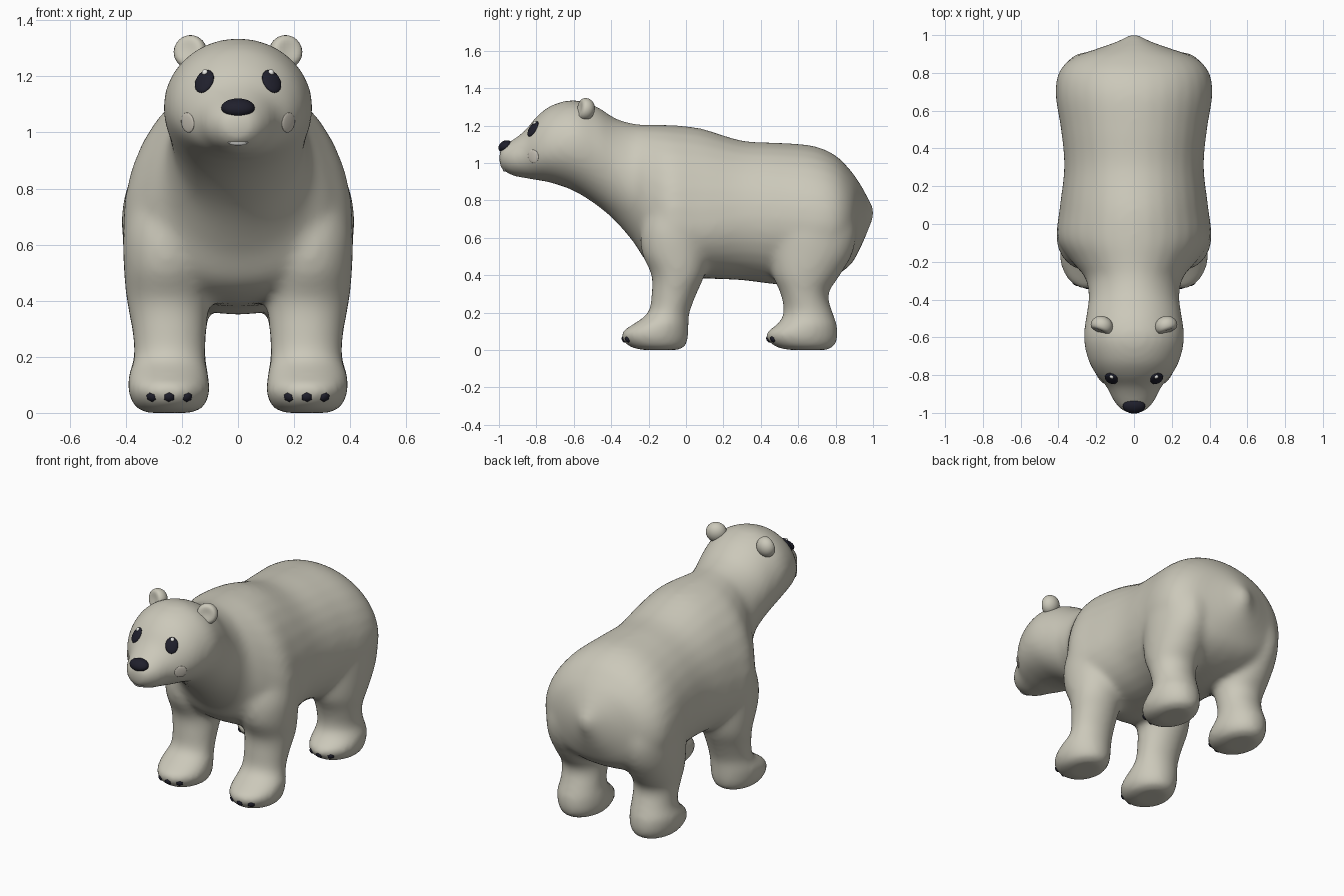
import bpy, bmesh, math
from mathutils import Vector, Matrix
from mathutils.bvhtree import BVHTree

cube = bpy.data.objects.get("Cube")
if cube:
    bpy.data.objects.remove(cube, do_unlink=True)


def material(name, rgb):
    mat = bpy.data.materials.new(name)
    mat.use_nodes = True
    mat.diffuse_color = (*rgb, 1)
    bsdf = next(n for n in mat.node_tree.nodes if n.type == 'BSDF_PRINCIPLED')
    bsdf.inputs["Base Color"].default_value = (*rgb, 1)
    bsdf.inputs["Roughness"].default_value = 0.8
    return mat


FUR = material("cream fur", (0.60, 0.58, 0.49))
BLACK = material("soft black", (0.014, 0.014, 0.025))
WHITE = material("white", (0.85, 0.85, 0.82))
CHEEK = material("pale cheek", (0.64, 0.60, 0.52))


def add_object(name, bm, mat):
    mesh = bpy.data.meshes.new(name)
    bm.to_mesh(mesh)
    bm.free()
    mesh.shade_smooth()
    mesh.materials.append(mat)
    obj = bpy.data.objects.new(name, mesh)
    bpy.context.collection.objects.link(obj)
    return obj


def smooth_rows(rows, steps=5):
    """Run a flowing curve through the given section rows."""
    out = []
    last = len(rows) - 1
    for i in range(last):
        quad = list(zip(rows[max(i - 1, 0)], rows[i], rows[i + 1], rows[min(i + 2, last)]))
        for k in range(steps):
            t = k / steps
            out.append([b + t * (c - a) / 2 + t * t * (a - 2.5 * b + 2 * c - d / 2)
                        + t ** 3 * (1.5 * (b - c) + (d - a) / 2) for a, b, c, d in quad])
    return out + [list(rows[-1])]


def loft(bm, rows, point, sides=32):
    """Skin rings made by point(row, cos, sin) and cap both ends."""
    rings = []
    for row in smooth_rows(rows):
        angles = [math.tau * i / sides for i in range(sides)]
        rings.append([bm.verts.new(point(row, math.cos(a), math.sin(a))) for a in angles])
    for low, high in zip(rings, rings[1:]):
        for i in range(sides):
            j = (i + 1) % sides
            bm.faces.new((low[i], low[j], high[j], high[i]))
    bm.faces.new(rings[0])
    bm.faces.new(rings[-1])


# Torso, neck and head sections: y, widest height, half width, top, bottom
TORSO = [
    (-1.0, 1.03, .02, 1.05, 1.0), (-.985, 1.03, .07, 1.085, .965),
    (-.93, 1.03, .113, 1.122, .932), (-.86, 1.04, .147, 1.175, .918),
    (-.8, 1.06, .2, 1.247, .908), (-.72, 1.08, .243, 1.308, .893),
    (-.6, 1.09, .267, 1.337, .85), (-.48, 1.05, .252, 1.303, .775),
    (-.38, .98, .24, 1.24, .69), (-.28, .86, .262, 1.21, .575),
    (-.2, .75, .33, 1.205, .46), (-.08, .67, .408, 1.203, .4),
    (.08, .66, .395, 1.185, .383), (.3, .7, .37, 1.12, .373),
    (.5, .7, .387, 1.108, .35), (.68, .68, .416, 1.092, .365),
    (.8, .68, .4, 1.04, .4), (.88, .69, .325, .96, .455),
    (.93, .71, .19, .89, .54), (.97, .73, .08, .82, .63),
    (1.005, .74, .02, .76, .71),
]

# Leg sections: z, centre x, half width, fore leg front/back y, hind leg front/back y
LEGS = [
    (0, .245, .08, -.235, -.04, .55, .755), (.016, .245, .118, -.3, -.005, .48, .79),
    (.06, .245, .143, -.345, .012, .428, .812), (.1, .247, .147, -.34, .015, .435, .812),
    (.14, .248, .142, -.28, .015, .49, .807), (.2, .243, .128, -.203, .019, .522, .785),
    (.3, .245, .134, -.185, .057, .505, .762), (.4, .25, .147, -.185, .1, .462, .825),
    (.52, .255, .153, -.237, .12, .45, .892), (.65, .253, .155, -.24, .11, .46, .91),
    (.8, .23, .14, -.195, .08, .52, .87), (.92, .195, .1, -.13, .04, .58, .77),
]


def torso_point(row, c, s):
    """Egg section that turns slightly boxier below the flanks behind the chest."""
    y, z, w, top, bottom = row
    if s < 0:
        c = math.copysign(abs(c) ** (1 - min(max(y + .35, 0), .13)), c)
    return (w * c, y, z + s * ((top - z) if s > 0 else (z - bottom)))


def leg_point(side):
    def point(row, c, s):
        z, x, w, front, back = row
        return (side * (x + w * c), (front + back) / 2 + s * (back - front) / 2, z)
    return point


# Body: torso and four legs fused into one soft skin
bm = bmesh.new()
loft(bm, TORSO, torso_point)
for side in (-1, 1):
    for first in (3, 5):
        loft(bm, [r[:3] + r[first:first + 2] for r in LEGS], leg_point(side))
bmesh.ops.recalc_face_normals(bm, faces=bm.faces)
body = add_object("body", bm, FUR)
remesh = body.modifiers.new("fuse", 'REMESH')
remesh.mode = 'VOXEL'
remesh.voxel_size = 0.016
soften = body.modifiers.new("soften", 'SMOOTH')
soften.factor = 0.5
soften.iterations = 18
graph = bpy.context.evaluated_depsgraph_get()
skin = bpy.data.meshes.new_from_object(body.evaluated_get(graph))
body.modifiers.clear()
body.data = skin
skin.name = "body"
skin.materials.clear()
skin.materials.append(FUR)
skin.shade_smooth()
bm = bmesh.new()
bm.from_mesh(skin)
surface = BVHTree.FromBMesh(bm)
bm.free()


def ellipsoid(name, mat, matrix, size, shape=None, u=24, v=16):
    bm = bmesh.new()
    bmesh.ops.create_uvsphere(bm, u_segments=u, v_segments=v, radius=1)
    if shape:
        for vert in bm.verts:
            shape(vert.co)
    bm.transform(matrix @ Matrix.Diagonal((*size, 1)))
    return add_object(name, bm, mat)


def on_skin(name, mat, x, z, size, start=-2, roll=0, lift=0, **detail):
    """Set a flattened ellipsoid on the skin, found by looking from the front."""
    hit, normal, _, _ = surface.ray_cast(Vector((x, start, z)), Vector((0, 1, 0)))
    if hit is None:
        return
    turn = normal.to_track_quat('Z', 'Y').to_matrix().to_4x4()
    place = Matrix.Translation(hit + normal * lift) @ turn @ Matrix.Rotation(roll, 4, 'Z')
    ellipsoid(name, mat, place, size, **detail)


def cup(co):
    """Dent the front of an ear."""
    if co.y < 0:
        co.y *= 0.5 + 0.6 * (co.x ** 2 + co.z ** 2)


def smile(co):
    """Keep only the lower half, for a crescent with a straight top."""
    co.z = min(co.z, 0)


# Paired face parts and claws
for side, label in ((1, "left"), (-1, "right")):
    on_skin(label + "_eye", BLACK, side * .12, 1.182, (.036, .047, .014))
    on_skin(label + "_eye_glint", WHITE, side * .114, 1.208, (.011, .011, .009), lift=.011)
    on_skin(label + "_cheek", CHEEK, side * .18, 1.035, (.036, .036, .006), lift=-.001)
    ear_place = (Matrix.Translation((side * .17, -.54, 1.287))
                 @ Matrix.Rotation(side * .35, 4, 'Z') @ Matrix.Rotation(-.2, 4, 'X'))
    ellipsoid(label + "_ear", FUR, ear_place, (.06, .052, .06), cup)
    for leg, start in (("front", -1), ("hind", .25)):
        for toe in (-1, 0, 1):
            on_skin(f"{label}_{leg}_claw_{toe + 2}", BLACK, side * .245 + toe * .066, .055,
                    (.021, .019, .012), start=start, lift=-.004, u=6, v=6)

# Nose and mouth
ellipsoid("nose", BLACK, Matrix.Translation((0, -.965, 1.088)) @ Matrix.Rotation(.5, 4, 'X'),
          (.06, .04, .031))
ellipsoid("mouth", WHITE, Matrix.Translation((0, -.968, .966)), (.036, .012, .013), smile)
